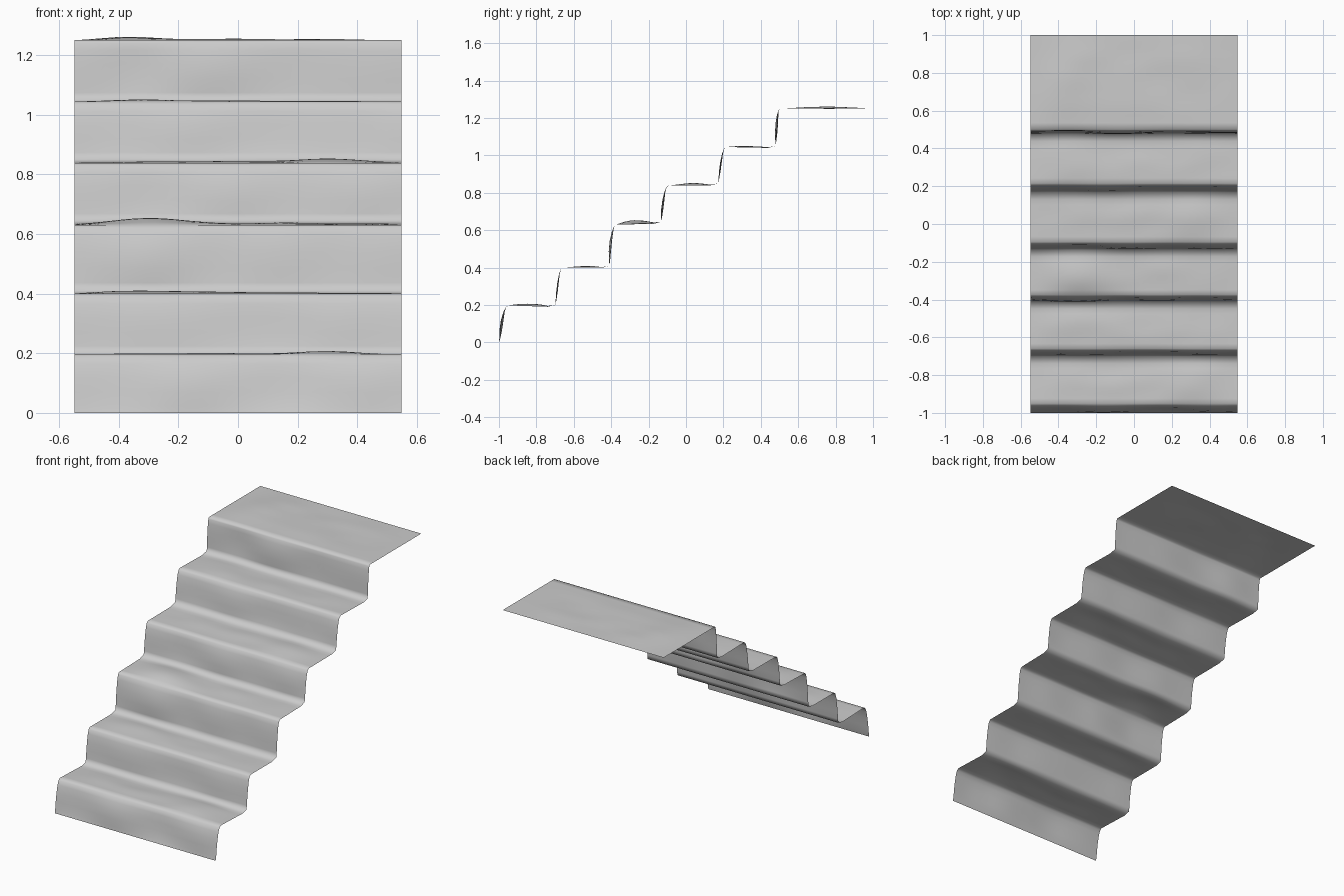
import bpy, math
from mathutils import Vector, noise

cube = bpy.data.objects.get("Cube")
if cube:
    bpy.data.objects.remove(cube, do_unlink=True)

HALF_WIDTH = 0.548
COLUMNS = 32

# Each step: riser foot (y, z), tread start (y, z), bump centre x, bump height
STEPS = [
    (-1.00, 0.00, -0.95, 0.198, 0.32, 0.012),
    (-0.70, 0.20, -0.66, 0.40, -0.43, 0.009),
    (-0.41, 0.41, -0.375, 0.63, -0.32, 0.022),
    (-0.135, 0.645, -0.095, 0.838, 0.30, 0.010),
    (0.17, 0.85, 0.215, 1.045, -0.40, 0.007),
    (0.478, 1.05, 0.50, 1.25, -0.38, 0.010),
]


def mix(a, b, t):
    return a + (b - a) * t


# Side profile: rows of (y, z, tread fraction, riser fraction, step)
rows = []
for i, (fy, fz, ny, nz, bx, bh) in enumerate(STEPS):
    last = i == len(STEPS) - 1
    ey, ez = (1.0, 1.25) if last else STEPS[i + 1][:2]
    for t, s in ((0, 0), (0.12, 0.1), (0.35, 0.2), (0.6, 0.35), (0.83, 0.55), (0.95, 0.75)):
        rows.append((mix(fy, ny, s), mix(fz, nz, t), 0, t, i))
    count = 14 if last else 9
    for k in range(count):
        t = k / count
        dip = 0 if last else -0.004 * t
        rows.append((mix(ny, ey - (0 if last else 0.012), t),
                     mix(nz, nz if last else ez - 0.006, t) + dip, t, 0, i))
rows.append((1.0, 1.25, 1, 0, len(STEPS) - 1))

# Draped sheet with soft ripples
verts, faces = [], []
for y, z, tread, riser, i in rows:
    bx, bh = STEPS[i][4:]
    for c in range(COLUMNS + 1):
        x = mix(-HALF_WIDTH, HALF_WIDTH, c / COLUMNS)
        fade = 1 - abs(x / HALF_WIDTH) ** 4
        n = noise.noise(Vector((x * 4, y * 9, i * 3.7)))
        hump = math.sin(math.pi * tread)
        lift = hump * fade * (bh * math.exp(-((x - bx) / 0.17) ** 2) + 0.003 + 0.006 * n)
        push = 0.016 * math.sin(math.pi * riser) * fade * noise.noise(Vector((x * 3, i * 5.3, z)))
        verts.append((x, max(-1, y + push), max(0, z + lift)))

span = COLUMNS + 1
for r in range(len(rows) - 1):
    for c in range(COLUMNS):
        a = r * span + c
        faces.append((a, a + 1, a + span + 1, a + span))

mesh = bpy.data.meshes.new("stair_carpet")
mesh.from_pydata(verts, [], faces)
mesh.update()
carpet = bpy.data.objects.new("stair_carpet", mesh)
bpy.context.collection.objects.link(carpet)

# Plain pale grey cloth
cloth = bpy.data.materials.new("pale_grey_cloth")
cloth.use_nodes = True
grey = (0.6, 0.6, 0.6, 1)
cloth.diffuse_color = grey
cloth.node_tree.nodes["Principled BSDF"].inputs["Base Color"].default_value = grey
mesh.materials.append(cloth)
mesh.shade_smooth()
